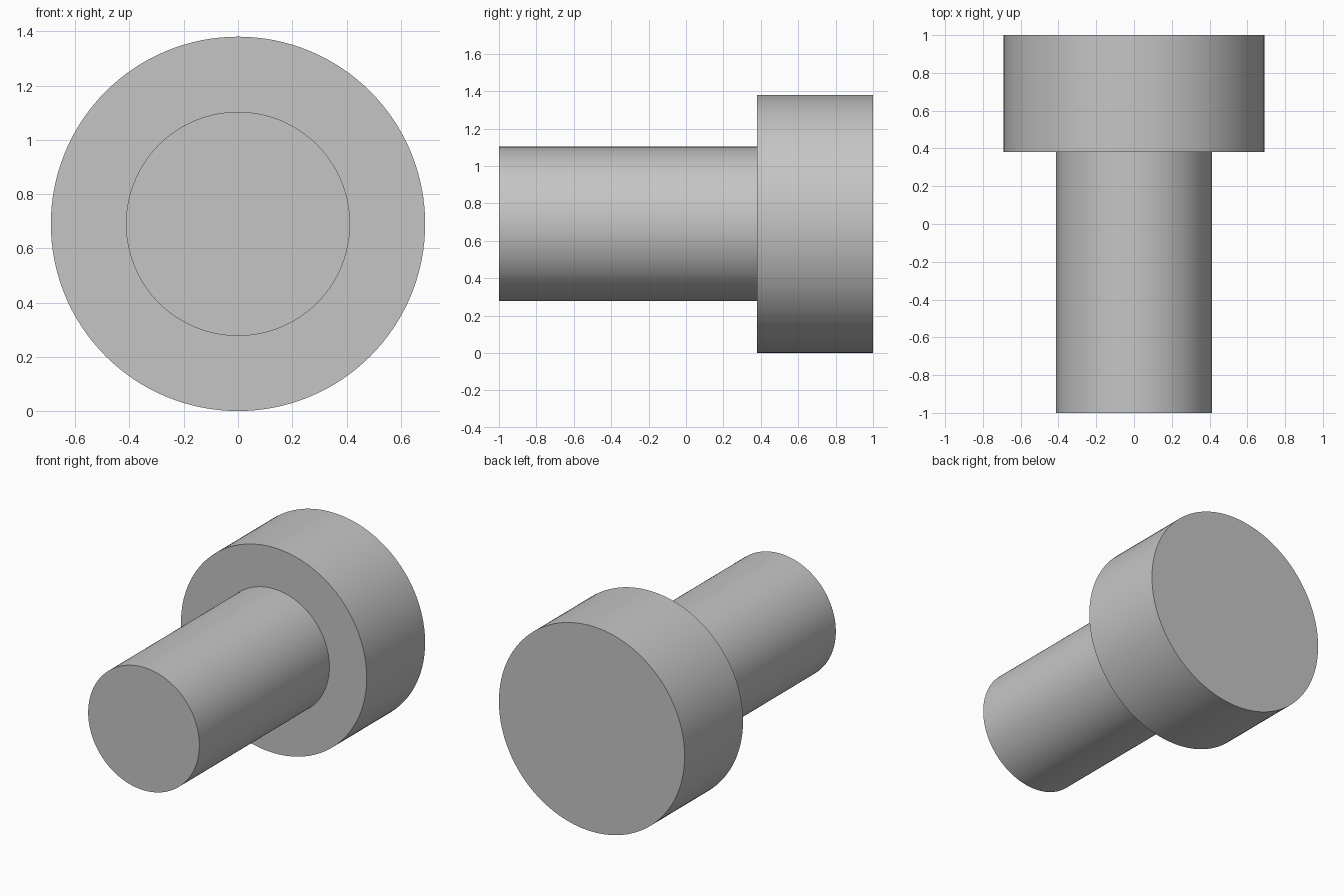
import bpy
import bmesh
from math import pi, radians
from mathutils import Vector

cube = bpy.data.objects.get("Cube")
if cube:
    bpy.data.objects.remove(cube, do_unlink=True)

HEAD_RADIUS, SHANK_RADIUS = 0.69, 0.413
FRONT, SHOULDER, BACK = -1.0, 0.38, 1.0
SEGMENTS = 128

# Plain grey metal
steel = bpy.data.materials.new("plain_grey")
steel.use_nodes = True
grey = (0.56, 0.56, 0.56, 1)
steel.diffuse_color = grey
steel.node_tree.nodes["Principled BSDF"].inputs["Base Color"].default_value = grey

# Stepped pin: half profile (radius, y) turned around the y axis
profile = [(0, FRONT), (SHANK_RADIUS, FRONT), (SHANK_RADIUS, SHOULDER),
           (HEAD_RADIUS, SHOULDER), (HEAD_RADIUS, BACK), (0, BACK)]
bm = bmesh.new()
verts = [bm.verts.new((0, y, r)) for r, y in profile]
edges = [bm.edges.new(pair) for pair in zip(verts, verts[1:])]
bmesh.ops.spin(bm, geom=verts + edges, cent=Vector(), axis=Vector((0, 1, 0)),
               angle=2 * pi, steps=SEGMENTS)
bmesh.ops.remove_doubles(bm, verts=bm.verts, dist=0.0001)
# Merge each flat end and the shoulder cleanly
bmesh.ops.dissolve_degenerate(bm, edges=bm.edges, dist=0.0001)
bmesh.ops.recalc_face_normals(bm, faces=bm.faces)

mesh = bpy.data.meshes.new("headed_pin")
bm.to_mesh(mesh)
bm.free()
mesh.materials.append(steel)
pin = bpy.data.objects.new("headed_pin", mesh)
pin.location.z = HEAD_RADIUS
bpy.context.collection.objects.link(pin)

# Smooth round walls with sharp rims
bpy.ops.object.select_all(action='DESELECT')
pin.select_set(True)
bpy.context.view_layer.objects.active = pin
bpy.ops.object.shade_smooth_by_angle(angle=radians(30))
